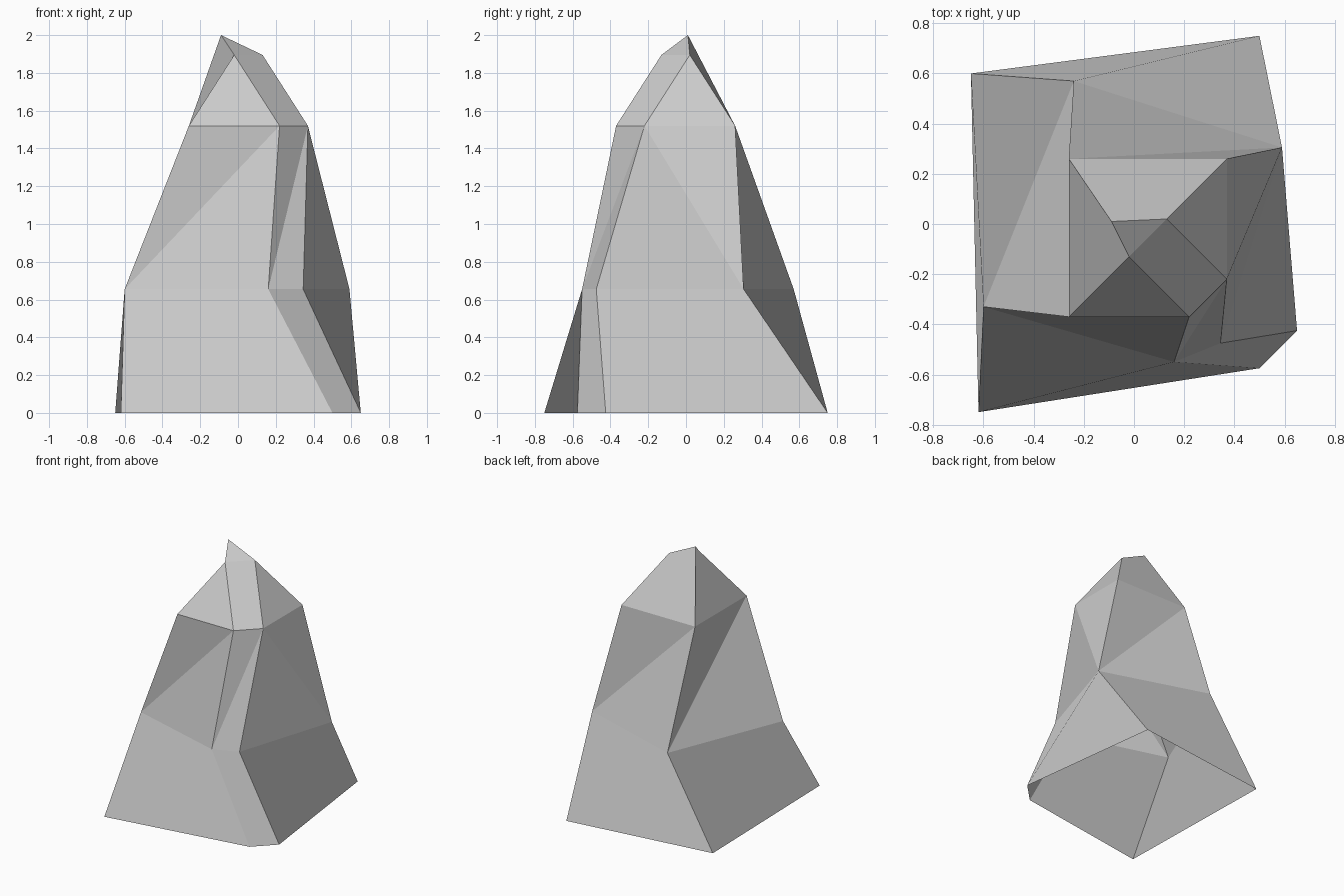
import bpy
import bmesh

cube = bpy.data.objects.get("Cube")
if cube:
    bpy.data.objects.remove(cube, do_unlink=True)

# Stone material
stone = bpy.data.materials.new("stone_grey")
stone.use_nodes = True
GREY = (0.6, 0.6, 0.6, 1.0)
stone.diffuse_color = GREY
stone.node_tree.nodes["Principled BSDF"].inputs["Base Color"].default_value = GREY

# Five-sided cross-sections: foot, waist and shoulder
SECTIONS = [
    (0.0, [(-0.62, -0.75), (0.5, -0.575), (0.65, -0.425), (0.5, 0.75), (-0.65, 0.6)]),
    (0.655, [(-0.6, -0.33), (0.16, -0.55), (0.345, -0.475), (0.59, 0.305), (-0.24, 0.57)]),
    (1.52, [(-0.26, -0.37), (0.22, -0.37), (0.37, -0.22), (0.37, 0.26), (-0.26, 0.26)]),
]
RIDGED_SIDE = 2  # the +x side folds outwards above the waist, the others inwards

bm = bmesh.new()
rings = [[bm.verts.new((x, y, z)) for x, y in pts] for z, pts in SECTIONS]
foot, waist, shoulder = rings

# Side bands, split along a diagonal; the open foot stands on the ground
for i in range(len(foot)):
    j = (i + 1) % len(foot)
    bm.faces.new((foot[i], foot[j], waist[j], waist[i]))
    if i == RIDGED_SIDE:
        bm.faces.new((waist[i], waist[j], shoulder[i]))
        bm.faces.new((waist[j], shoulder[j], shoulder[i]))
    else:
        bm.faces.new((waist[i], waist[j], shoulder[j]))
        bm.faces.new((waist[i], shoulder[j], shoulder[i]))

# Tilted three-cornered tip
a, b, c, d, e = shoulder
peak = bm.verts.new((-0.09, 0.01, 2.0))
side = bm.verts.new((0.13, 0.02, 1.895))
front = bm.verts.new((-0.02, -0.13, 1.895))
for corners in ((a, b, front), (b, c, side, front), (c, d, side),
                (d, e, peak, side), (e, a, front, peak), (peak, front, side)):
    bm.faces.new(corners)

mesh = bpy.data.meshes.new("rock")
bm.to_mesh(mesh)
bm.free()
mesh.materials.append(stone)
rock = bpy.data.objects.new("rock", mesh)
bpy.context.collection.objects.link(rock)
